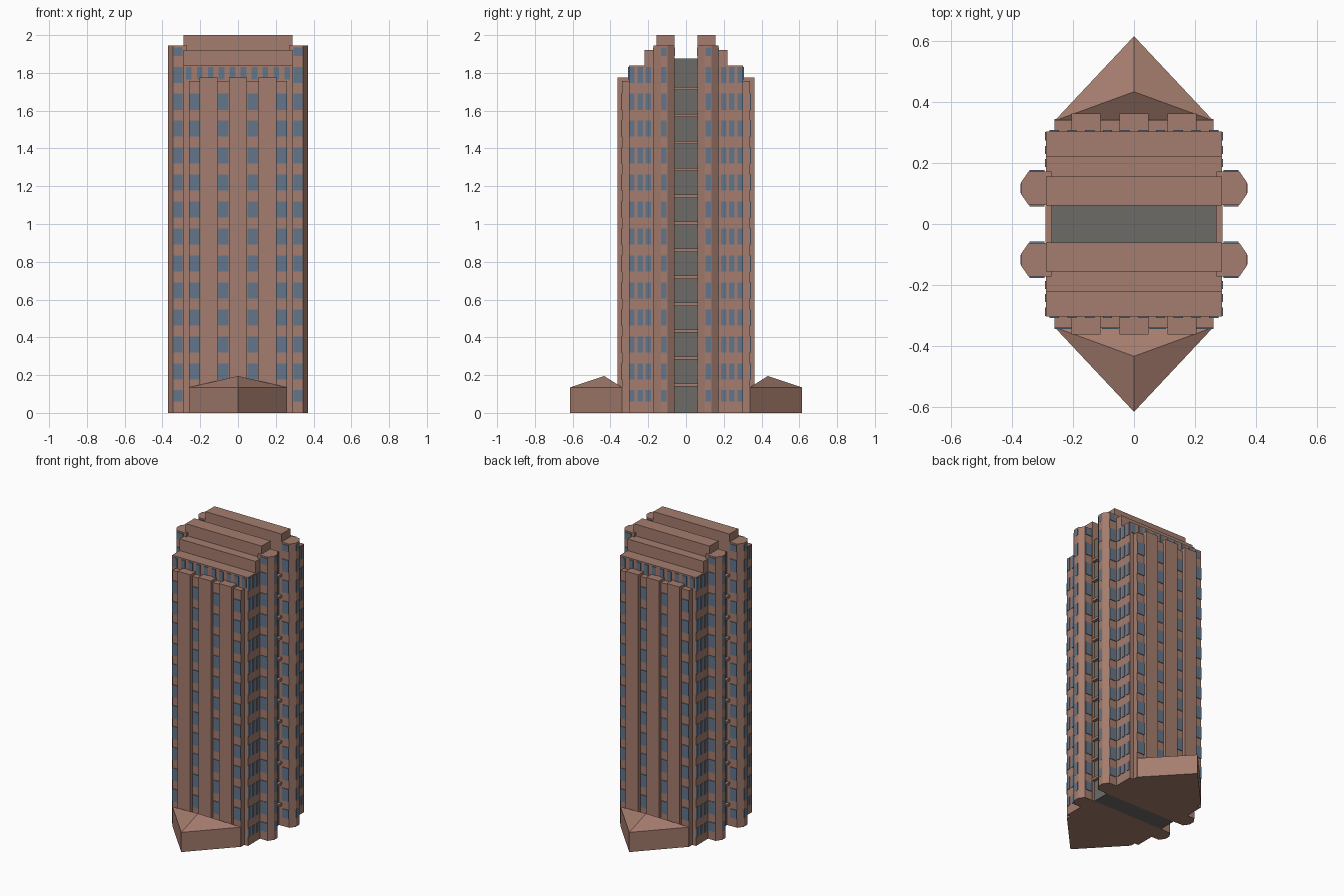
import bpy, bmesh

if "Cube" in bpy.data.objects:
    bpy.data.objects.remove(bpy.data.objects["Cube"])


def material(name, rgb):
    m = bpy.data.materials.new(name)
    m.diffuse_color = (*rgb, 1.0)
    m.use_nodes = True
    m.node_tree.nodes["Principled BSDF"].inputs["Base Color"].default_value = m.diffuse_color
    return m


BRICK = material("brown brick", (0.376, 0.205, 0.156))
GLASS = material("blue window glass", (0.125, 0.180, 0.255))
GREY = material("grey glazing", (0.155, 0.148, 0.132))


def finish(bm, name, mat):
    bmesh.ops.recalc_face_normals(bm, faces=bm.faces)
    me = bpy.data.meshes.new(name)
    bm.to_mesh(me)
    bm.free()
    me.materials.append(mat)
    ob = bpy.data.objects.new(name, me)
    bpy.context.collection.objects.link(ob)
    return ob


def add_box(bm, x, y, z):
    """Box from (low, high) ranges on each axis."""
    v = [bm.verts.new((a, b, c)) for a in x for b in y for c in z]
    for f in ((0, 1, 3, 2), (4, 5, 7, 6), (0, 1, 5, 4),
              (2, 3, 7, 6), (0, 2, 6, 4), (1, 3, 7, 5)):
        bm.faces.new([v[i] for i in f])


def boxes(name, mat, items):
    bm = bmesh.new()
    for it in items:
        add_box(bm, *it)
    return finish(bm, name, mat)


def prism(name, mat, points, vec):
    """Extrude a flat outline along a vector."""
    bm = bmesh.new()
    f = bm.faces.new([bm.verts.new(p) for p in points])
    r = bmesh.ops.extrude_face_region(bm, geom=[f])
    top = [g for g in r["geom"] if isinstance(g, bmesh.types.BMVert)]
    bmesh.ops.translate(bm, verts=top, vec=vec)
    return finish(bm, name, mat)


def span(a, b):
    return (min(a, b), max(a, b))


PITCH = 0.1427
T = 0.004  # window plate thickness


def row(i):
    """Height range of a window row."""
    if i == 13:
        return (1.89, 1.935)
    top = 0.12 + PITCH * i
    return (0.06 if i == 0 else top - 0.085, top)


for s, side in ((-1, "front"), (1, "back")):
    # Stepped tower half, profile swept across the width
    steps = [(0.06, 0), (0.303, 0), (0.303, 1.84), (0.221, 1.84), (0.221, 1.92),
             (0.156, 1.92), (0.156, 2.0), (0.06, 2.0)]
    prism(side + "_stepped_tower", BRICK, [(-0.288, s * y, z) for y, z in steps], (0.576, 0, 0))

    # Facade slab and its three raised piers
    boxes(side + "_facade_slab", BRICK, [((-0.26, 0.26), span(s * 0.295, s * 0.34), (0, 1.757))])
    boxes(side + "_facade_piers", BRICK,
          [((c - 0.0475, c + 0.0475), span(s * 0.30, s * 0.362), (0, 1.775))
           for c in (-0.1565, 0, 0.1565)])

    # Windows in the recesses between piers, and the short band above
    wins = [((c - 0.0275, c + 0.0275), span(s * 0.338, s * (0.34 + T)), row(i))
            for c in (-0.2325, -0.0775, 0.0775, 0.2325) for i in range(1, 12)]
    wins += [((-0.261 + 0.058 * k - 0.015, -0.261 + 0.058 * k + 0.015),
              span(s * 0.30, s * (0.303 + T)), (1.765, 1.83)) for k in range(10)]
    boxes(side + "_facade_windows", GLASS, wins)

    side_wins, bay_wins = [], []
    for m, hand in ((-1, "left"), (1, "right")):
        # Bay with chamfered outer corners
        outline = [(0.27, 0.062), (0.345, 0.062), (0.37, 0.098), (0.37, 0.136),
                   (0.345, 0.172), (0.27, 0.172)]
        prism(f"{side}_{hand}_bay", BRICK, [(m * x, s * y, 0) for x, y in outline], (0, 0, 1.945))
        for i in range(14):
            bay_wins.append((span(m * 0.368, m * (0.37 + T / 4)), span(s * 0.102, s * 0.132), row(i)))
            for y0, y1 in ((0.17, 0.172 + T), (0.062 - T, 0.064)):
                bay_wins.append((span(m * 0.293, m * 0.342), span(s * y0, s * y1), row(i)))
        # Windows on the tower's side walls
        for y in (0.2, 0.242, 0.287):
            for i in range(13):
                side_wins.append((span(m * 0.286, m * (0.288 + T)),
                                  span(s * (y - 0.0135), s * (y + 0.0135)), row(i)))
    boxes(side + "_bay_windows", GLASS, bay_wins)
    boxes(side + "_side_windows", GLASS, side_wins)

    # Triangular entrance hall with a low three-sided roof
    bm = bmesh.new()
    plan = [(-0.26, s * 0.338), (0.26, s * 0.338), (0, s * 0.615)]
    lo = [bm.verts.new((x, y, 0)) for x, y in plan]
    hi = [bm.verts.new((x, y, 0.135)) for x, y in plan]
    peak = bm.verts.new((0, s * 0.433, 0.195))
    bm.faces.new(lo)
    for i in range(3):
        j = (i + 1) % 3
        bm.faces.new((lo[i], lo[j], hi[j], hi[i]))
        bm.faces.new((hi[i], hi[j], peak))
    finish(bm, side + "_entrance_hall", BRICK)

# Glazed link between the two halves, with brick floor bands
boxes("glazed_link", GREY, [((-0.27, 0.27), (-0.061, 0.061), (0, 1.875))])
boxes("link_floor_bands", BRICK,
      [((-0.29, 0.29), (-0.061, 0.061), (0.139 + PITCH * i, 0.156 + PITCH * i)) for i in range(12)])
